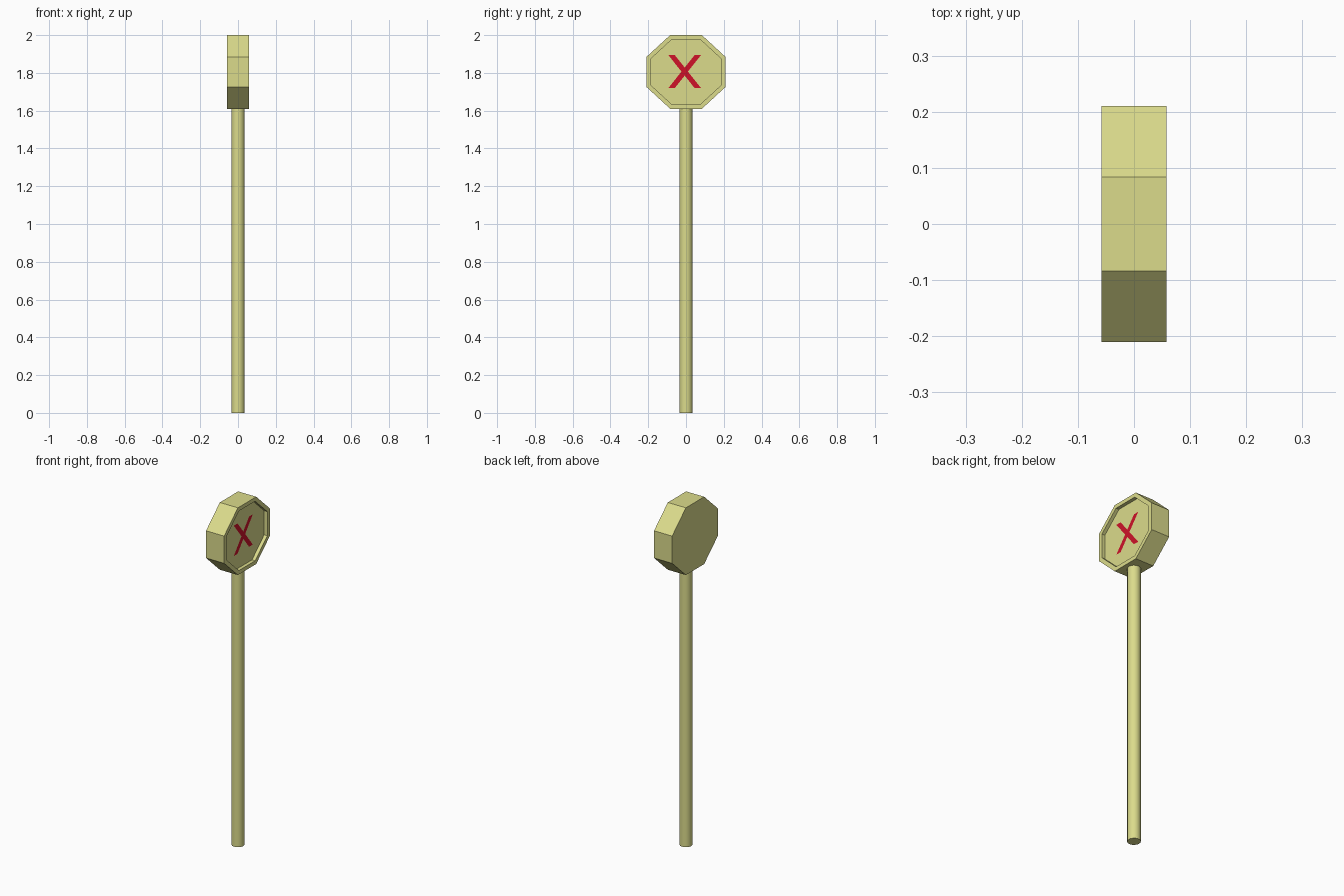
import bpy, bmesh, math

if "Cube" in bpy.data.objects:
    bpy.data.objects.remove(bpy.data.objects["Cube"])


def material(name, rgb):
    m = bpy.data.materials.new(name)
    m.diffuse_color = (*rgb, 1)
    m.use_nodes = True
    m.node_tree.nodes["Principled BSDF"].inputs["Base Color"].default_value = m.diffuse_color
    return m


def finish(name, bm, mat):
    bmesh.ops.recalc_face_normals(bm, faces=bm.faces)
    me = bpy.data.meshes.new(name)
    bm.to_mesh(me)
    bm.free()
    me.materials.append(mat)
    ob = bpy.data.objects.new(name, me)
    bpy.context.collection.objects.link(ob)
    return ob


khaki = material("khaki", (0.71, 0.71, 0.26))
red = material("red", (0.62, 0.006, 0.022))
CZ = 1.805          # centre height of the sign
HALF = 0.058        # half thickness of the sign
RECESS = 0.02

# Pole
bpy.ops.mesh.primitive_cylinder_add(vertices=16, radius=0.035, depth=1.61,
                                    location=(0, 0, 0.805))
pole = bpy.context.object
pole.name = "pole"
pole.data.materials.append(khaki)
bpy.ops.object.shade_smooth_by_angle(angle=math.radians(40))

# Octagonal sign head with a raised rim around a recessed panel
octagon = [(0.21, 0.079), (0.084, 0.195), (-0.084, 0.195), (-0.21, 0.079),
           (-0.21, -0.079), (-0.084, -0.195), (0.084, -0.195), (0.21, -0.079)]
bm = bmesh.new()
rings = [[bm.verts.new((x, y * s, CZ + z * s)) for y, z in octagon]
         for x, s in ((-HALF, 1), (HALF, 1), (HALF, 0.885), (HALF - RECESS, 0.885))]
for a, b in zip(rings, rings[1:]):
    for i in range(8):
        j = (i + 1) % 8
        bm.faces.new((a[i], a[j], b[j], b[i]))
bm.faces.new(rings[0])
bm.faces.new(rings[-1])
finish("sign_head", bm, khaki)

# Red cross mark on the recessed panel, one flat outline
a, h, w = 0.087, 0.088, 0.034
n = w * h / (2 * a - w)
cross = [(-a, h), (-w / 2, 0), (-a, -h), (-a + w, -h), (0, -n), (a - w, -h),
         (a, -h), (w / 2, 0), (a, h), (a - w, h), (0, n), (-a + w, h)]
bm = bmesh.new()
bm.faces.new([bm.verts.new((HALF - RECESS + 0.001, y - 0.007, CZ + 0.002 + z))
              for y, z in cross])
bm.normal_update()
for f in bm.faces:
    if f.normal.x < 0:
        f.normal_flip()
me = bpy.data.meshes.new("cross_mark")
bm.to_mesh(me)
bm.free()
me.materials.append(red)
bpy.context.collection.objects.link(bpy.data.objects.new("cross_mark", me))
